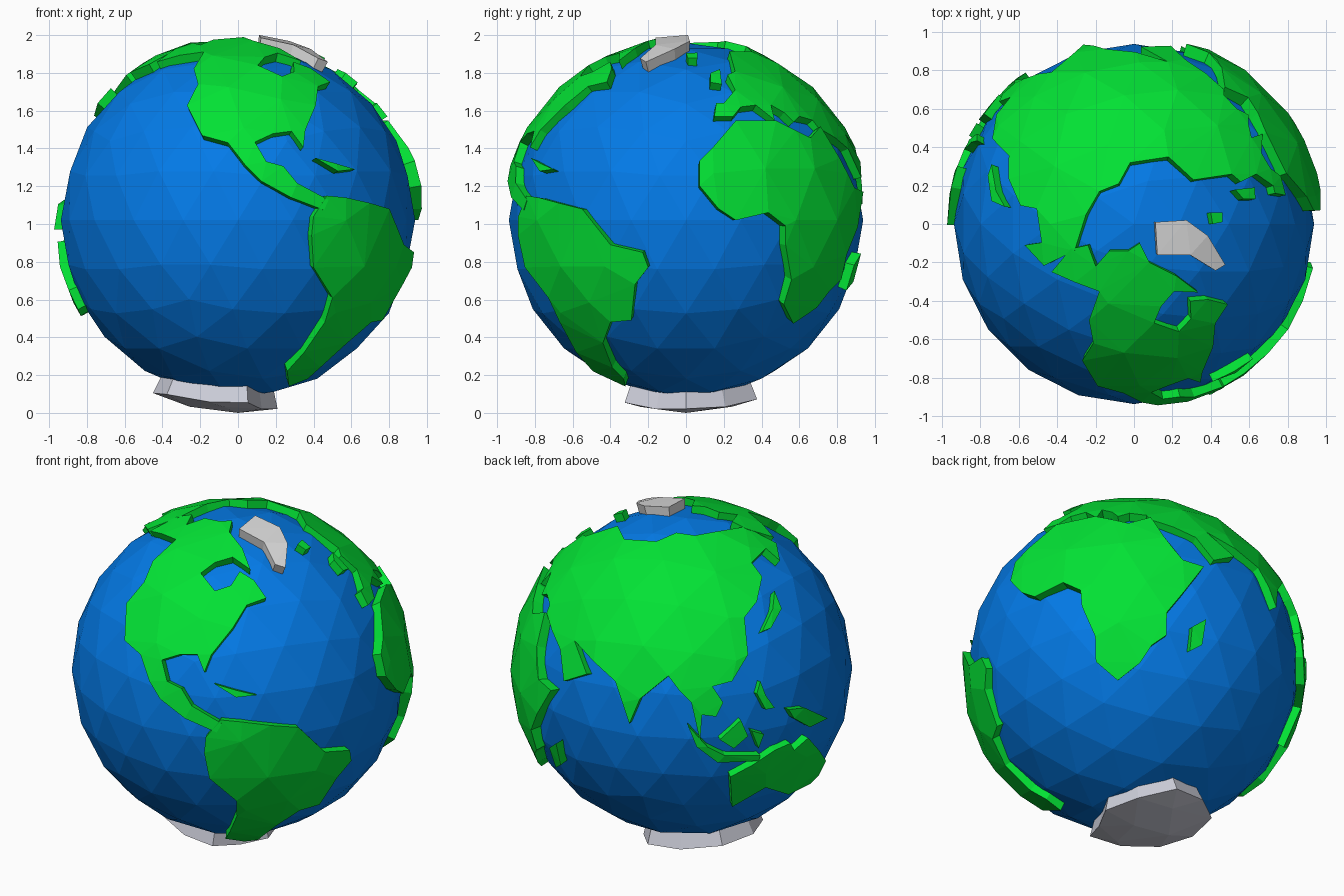
import bpy, bmesh
from math import radians, sin, cos, sqrt
from mathutils import Vector
from mathutils.geometry import delaunay_2d_cdt

CENTRE = Vector((0, 0, 1.02))
SEA, LAND, HIGH_LAND, ICE, CAP = 0.938, 0.975, 0.99, 0.987, 1.02   # surface radii
FLOOR = 0.9                                      # where coast walls end, under the sea

if "Cube" in bpy.data.objects:
    bpy.data.objects.remove(bpy.data.objects["Cube"], do_unlink=True)


def material(name, colour):
    mat = bpy.data.materials.new(name)
    mat.use_nodes = True
    rgba = (*colour, 1)
    mat.diffuse_color = rgba
    mat.node_tree.nodes["Principled BSDF"].inputs["Base Color"].default_value = rgba
    return mat


ocean_blue = material("ocean blue", (0.001, 0.195, 0.8))
land_green = material("land green", (0.001, 0.76, 0.035))
ice_white = material("ice white", (0.72, 0.72, 0.72))
polar_white = material("polar white", (0.6, 0.61, 0.69))


def facing(azimuth, elevation):
    """Drawing plane around the globe: turns flat points in hundredths into directions."""
    a, e = radians(azimuth), radians(elevation)
    out = Vector((sin(a), -cos(a), 0))
    right = Vector((cos(a), sin(a), 0))
    up = Vector((0, 0, cos(e))) - out * sin(e)
    toward = out * cos(e) + Vector((0, 0, sin(e)))

    def draw(*points):
        dirs = []
        for u, v in points:
            u, v = u / 100, v / 100
            depth = sqrt(max(0, LAND ** 2 - u * u - v * v))
            dirs.append((right * u + up * v + toward * depth).normalized())
        return dirs
    return draw


front = facing(0, 0)
side = facing(90, 0)
north = facing(0, 90)
south = facing(0, -90)
americas = facing(35, 25)
asia_side = facing(215, 25)
africa_side = facing(145, -25)


def globe_mesh(radius):
    bm = bmesh.new()
    bmesh.ops.create_icosphere(bm, subdivisions=3, radius=radius)
    return bm


def add_object(name, mesh, mat):
    mesh.materials.append(mat)
    obj = bpy.data.objects.new(name, mesh)
    obj.location = CENTRE
    bpy.context.scene.collection.objects.link(obj)


# Ocean ball
ball = globe_mesh(SEA)
ocean_mesh = bpy.data.meshes.new("ocean")
ball.to_mesh(ocean_mesh)
ball.free()
add_object("ocean", ocean_mesh, ocean_blue)

# Shared facet corners for the inside of every landmass
grid = globe_mesh(1)
facet_dirs = [v.co.normalized() for v in grid.verts]
grid.free()


def landmass(name, outline, mat=land_green, height=LAND):
    """Raised faceted plate on the globe with a coast wall around it."""
    # split long coast runs so they follow the curve
    coast = []
    for p, q in zip(outline, outline[1:] + outline[:1]):
        coast.append(p)
        if p.angle(q) > 0.27:
            coast.append((p + q).normalized())

    # flatten, triangulate within the coast, and lift back to the globe
    mid = sum(coast, Vector()).normalized()
    e1 = mid.orthogonal().normalized()
    e2 = mid.cross(e1)
    inner = [d for d in facet_dirs
             if d.dot(mid) > -0.4 and min((d - c).length for c in coast) > 0.07]
    flat = [Vector((d.dot(e1), d.dot(e2))) / (1 + d.dot(mid)) for d in coast + inner]
    n = len(coast)
    ring = [(i, (i + 1) % n) for i in range(n)]
    result = delaunay_2d_cdt(flat, ring, [], 1, 1e-5)
    dirs = []
    for q in result[0]:
        s = q.length_squared
        dirs.append((e1 * q.x * 2 + e2 * q.y * 2 + mid * (1 - s)) / (1 + s))

    bm = bmesh.new()
    top = [bm.verts.new(d * height) for d in dirs]
    for face in result[2]:
        tri = [top[i] for i in face]
        f = bm.faces.new(tri)
        f.normal_update()
        if f.normal.dot(tri[0].co) < 0:
            f.normal_flip()

    # coast wall down into the sea
    low = {}
    for edge in [e for e in bm.edges if e.is_boundary]:
        loop = edge.link_loops[0]
        a, b = loop.vert, loop.link_loop_next.vert
        for v in (a, b):
            if v not in low:
                low[v] = bm.verts.new(v.co * (FLOOR / height))
        bm.faces.new((b, a, low[a], low[b]))
    bmesh.ops.delete(bm, geom=[v for v in bm.verts if not v.link_faces], context='VERTS')
    mesh = bpy.data.meshes.new(name)
    bm.to_mesh(mesh)
    bm.free()
    add_object(name, mesh, mat)


# Continents
pacific_to_baffin = americas(
    (-35, 73), (-48, 61), (-53, 49), (-63, 37), (-64, 16), (-55, 8),
    (-50, -7), (-44, -17), (-30, -28), (-12, -36), (-9, -31), (-26, -21),
    (-32, -11), (-40, -7), (-43, 5), (-33, 8), (-23, 8), (-19, -2), (-15, 8),
    (-3, 23), (5, 36), (16, 40), (9, 50), (1, 55), (-4, 47), (-13, 44), (-21, 54),
    (-13, 60), (-3, 63), (7, 56))
arctic_islands = north(
    (22, -27), (8, -20), (3, -10), (-3, -14), (-13, -14), (-20, -22), (-24, -11),
    (-33, -13), (-43, -25))
landmass("north_america", pacific_to_baffin + arctic_islands)

landmass("south_america", front(
    (47, 13), (40, 2), (39, -8), (40, -25), (50, -41), (46, -54), (35, -70), (26, -80),
    (27, -88))
    + side((-33, -84), (-39, -78), (-44, -65), (-40, -54), (-29, -53), (-27, -34),
           (-20, -25), (-23, -17), (-40, -13), (-55, 6), (-78, 12)))

landmass("africa", side(
    (26, 52), (14, 38), (7, 31), (7, 18), (17, 6), (26, 0), (43, 4), (52, -3),
    (52, -13), (55, -31), (51, -44), (56, -54))
    + africa_side((-4, -5), (2, 5), (10, 11), (10, 24), (20, 37), (31, 52),
                  (19, 55), (9, 68), (2, 80))
    + side((65, 43), (57, 47), (47, 52)), land_green, HIGH_LAND)

arctic_coast = north(
    (-31, -14), (-25, 5), (-18, 17), (-8, 21), (-2, 32), (18, 35), (31, 23), (51, 26))
europe_coast = side(
    (22, 77), (26, 69), (20, 62), (16, 62), (15, 55), (25, 55), (29, 60), (37, 61),
    (47, 53), (45, 61), (52, 57), (57, 52), (60, 55), (67, 53), (70, 49))
asia_coast = asia_side(
    (-71, 11), (-69, -7), (-56, -3), (-63, 16), (-52, 4), (-40, -7), (-36, -19),
    (-32, -31), (-26, -17), (-10, -4), (-4, -12), (3, -19), (8, -41), (9, -26),
    (17, -27), (21, -19), (15, -10), (26, -7), (35, 8), (33, 29), (40, 38), (43, 52),
    (37, 60), (45, 68), (53, 61), (51, 71))
landmass("eurasia", arctic_coast + europe_coast + asia_coast)

landmass("australia", asia_side(
    (25, -61), (50, -46), (59, -42), (61, -46), (69, -39), (79, -52), (75, -60),
    (70, -65), (58, -71), (45, -67), (26, -78)))

# Islands
landmass("japan", asia_side((50, 44), (54, 34), (48, 23), (43, 21), (49, 34)))
landmass("philippines", asia_side((42, -7), (45, -15), (50, -22), (45, -23), (40, -14)))
landmass("borneo", asia_side((19, -40), (31, -29), (35, -38), (27, -45)))
landmass("sulawesi", asia_side((37, -35), (44, -37), (41, -45)))
landmass("sumatra_and_java", asia_side(
    (1, -32), (12, -44), (22, -49), (42, -49), (41, -52), (18, -53), (6, -44)))
landmass("new_guinea", asia_side((58, -23), (67, -22), (80, -28), (70, -33), (61, -28)))
landmass("madagascar", africa_side((25, 17), (33, 22), (31, 7), (24, 3)))
landmass("cuba", front((41, 33), (52, 30), (62, 27), (53, 26)))
landmass("british_isles", side((13, 78), (18, 80), (19, 72), (13, 73)))
landmass("iceland", north((40, 6), (46, 6), (46, 1), (41, 0)))

# Ice sheets
landmass("greenland", north(
    (11, 1), (27, 2), (38, -6), (47, -21), (42, -24), (29, -16), (12, -16)),
    ice_white, ICE)
landmass("antarctica", south(
    (-43, 2), (-38, -20), (-20, -34), (0, -36), (14, -20), (20, 0), (12, 15),
    (5, 31), (-15, 29), (-36, 21)), polar_white, CAP)
